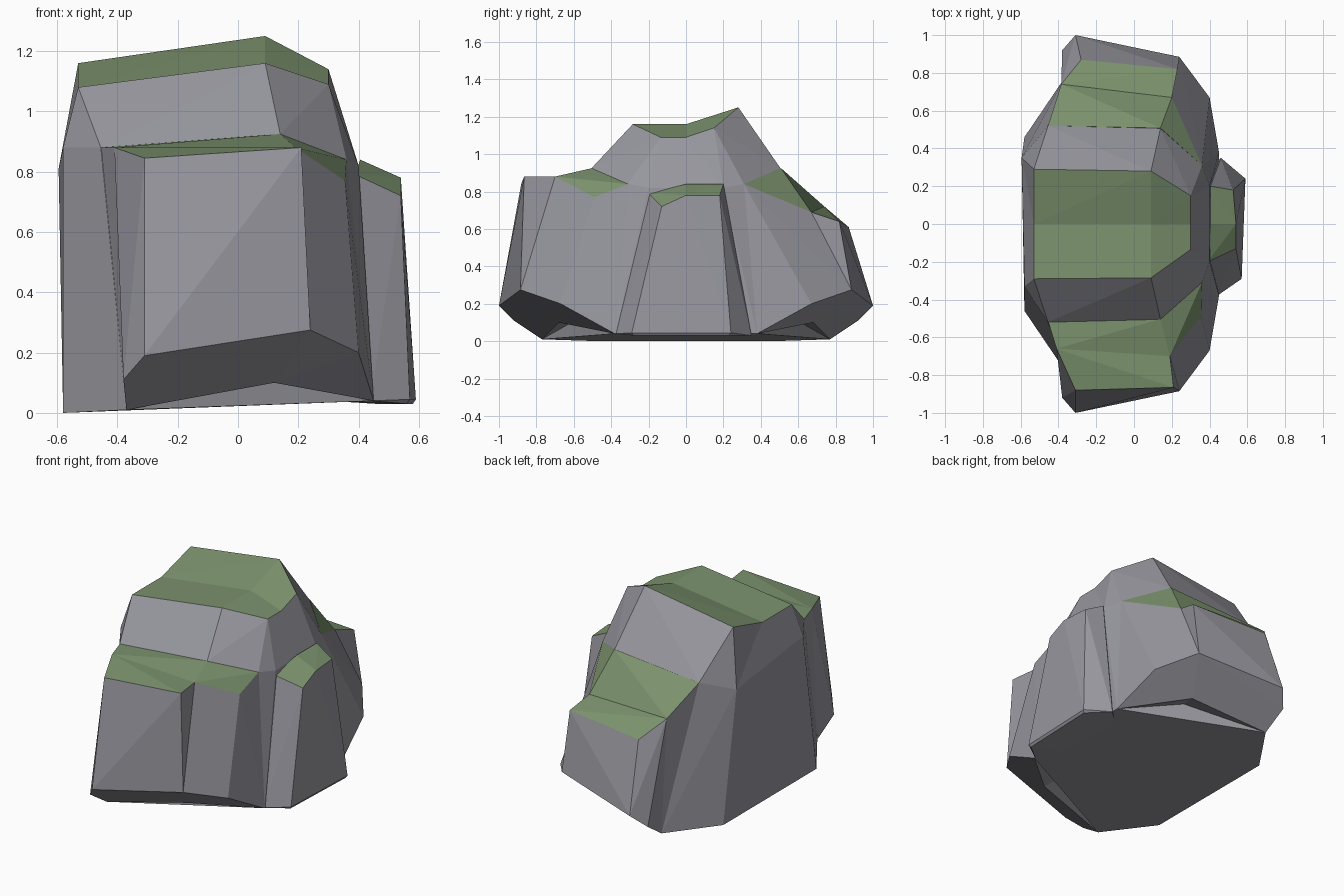
import bpy, bmesh

if "Cube" in bpy.data.objects:
    bpy.data.objects.remove(bpy.data.objects["Cube"])


def material(name, rgb):
    m = bpy.data.materials.new(name)
    m.diffuse_color = (*rgb, 1)
    m.use_nodes = True
    m.node_tree.nodes["Principled BSDF"].inputs["Base Color"].default_value = m.diffuse_color
    return m


STONE = material("grey stone", (0.31, 0.31, 0.345))
MOSS = material("moss green", (0.2, 0.29, 0.155))


def both(points):
    """Points repeated on the front and back side."""
    return points + [(x, -y, z) for x, y, z in points]


def boulder(name, points, moss_slope):
    """Flat-faced chunk wrapped around its corners; upward faces become moss."""
    bm = bmesh.new()
    for p in points:
        bm.verts.new(p)
    bmesh.ops.convex_hull(bm, input=bm.verts[:])
    loose = [v for v in bm.verts if not v.link_faces]
    bmesh.ops.delete(bm, geom=loose, context='VERTS')
    bmesh.ops.recalc_face_normals(bm, faces=bm.faces[:])
    for f in bm.faces:
        f.smooth = False
        f.material_index = int(f.normal.z > moss_slope and f.calc_center_median().z > 0.5)
    mesh = bpy.data.meshes.new(name)
    bm.to_mesh(mesh)
    bm.free()
    mesh.materials.append(STONE)
    mesh.materials.append(MOSS)
    ob = bpy.data.objects.new(name, mesh)
    bpy.context.collection.objects.link(ob)


# Central block: level top, shoulder ring and wide foot
top = both([(-0.53, 0.29, 1.08), (0.09, 0.285, 1.16), (0.30, 0.135, 1.09)])
shoulder = [(-0.58, -0.33, 0.88), (-0.595, 0.35, 0.81)] + both(
    [(-0.455, 0.52, 0.88), (0.14, 0.505, 0.925), (0.36, 0.31, 0.84), (0.40, 0.2, 0.82)])
foot = both([(-0.58, 0.46, 0.0), (-0.37, 0.77, 0.01), (0.45, 0.38, 0.04)])
boulder("central_block", top + shoulder + foot, 0.8)

# Raised wedge on the back half of the top
boulder("top_wedge", [(x, 0, z) for x, y, z in top[:3]] +
        [(-0.53, 0.29, 1.16), (0.09, 0.28, 1.25), (0.30, 0.15, 1.14)] +
        [p for p in shoulder if p[1] > 0.1], 0.8)


def ledge(name, side, inner, middle, outer, corner):
    """Ledge in front of (side -1) or behind (side 1) the central block."""
    def place(points):
        return [(x, side * y, z) for x, y, z in points]
    heel, toe = (-0.37, 0.77, 0.01), (-0.38, 0.92, 0.11)
    nose, cheek = (-0.31, 1.0, 0.19), (0.24, 0.885, 0.275)
    belly, core = (0.12, 0.68, 0.1), (0.0, 0.3, 0.2)
    boulder(name + "_inner", place(inner + middle + [heel, belly, core]), 0.4)
    boulder(name + "_outer", place(middle + outer + [heel, toe, nose, cheek, belly]), 0.4)
    # Sloping shoulder at the right end of the ledge
    boulder(name + "_shoulder", place([inner[1], middle[1]] + corner + [
        cheek, (0.40, 0.67, 0.2), (0.45, 0.38, 0.04), belly, core]), 0.4)


# Rows run left to right
ledge("front_ledge", -1,
      [(-0.455, 0.515, 0.88), (0.14, 0.503, 0.925)],
      [(-0.41, 0.66, 0.88), (0.19, 0.70, 0.88)],
      [(-0.31, 0.88, 0.845), (0.21, 0.865, 0.88)],
      [(0.36, 0.31, 0.84), (0.355, 0.49, 0.77)])
ledge("back_ledge", 1,
      [(-0.455, 0.52, 0.88), (0.14, 0.508, 0.925)],
      [(-0.385, 0.74, 0.72), (0.20, 0.67, 0.69)],
      [(-0.28, 0.87, 0.61), (0.23, 0.82, 0.64)],
      [(0.36, 0.31, 0.84), (0.365, 0.40, 0.65)])

# Narrow buttress on the right
boulder("side_buttress", [
    (0.39, -0.2, 0.79), (0.405, 0.0, 0.84), (0.405, 0.2, 0.84),
    (0.54, -0.13, 0.72), (0.54, 0.0, 0.78), (0.525, 0.18, 0.78),
    (0.57, -0.29, 0.045), (0.59, 0.24, 0.045), (0.56, -0.28, 0.03), (0.58, 0.23, 0.03),
    (0.44, -0.38, 0.04), (0.46, 0.35, 0.03), (0.3, -0.2, 0.04), (0.3, 0.2, 0.04)], 0.6)
